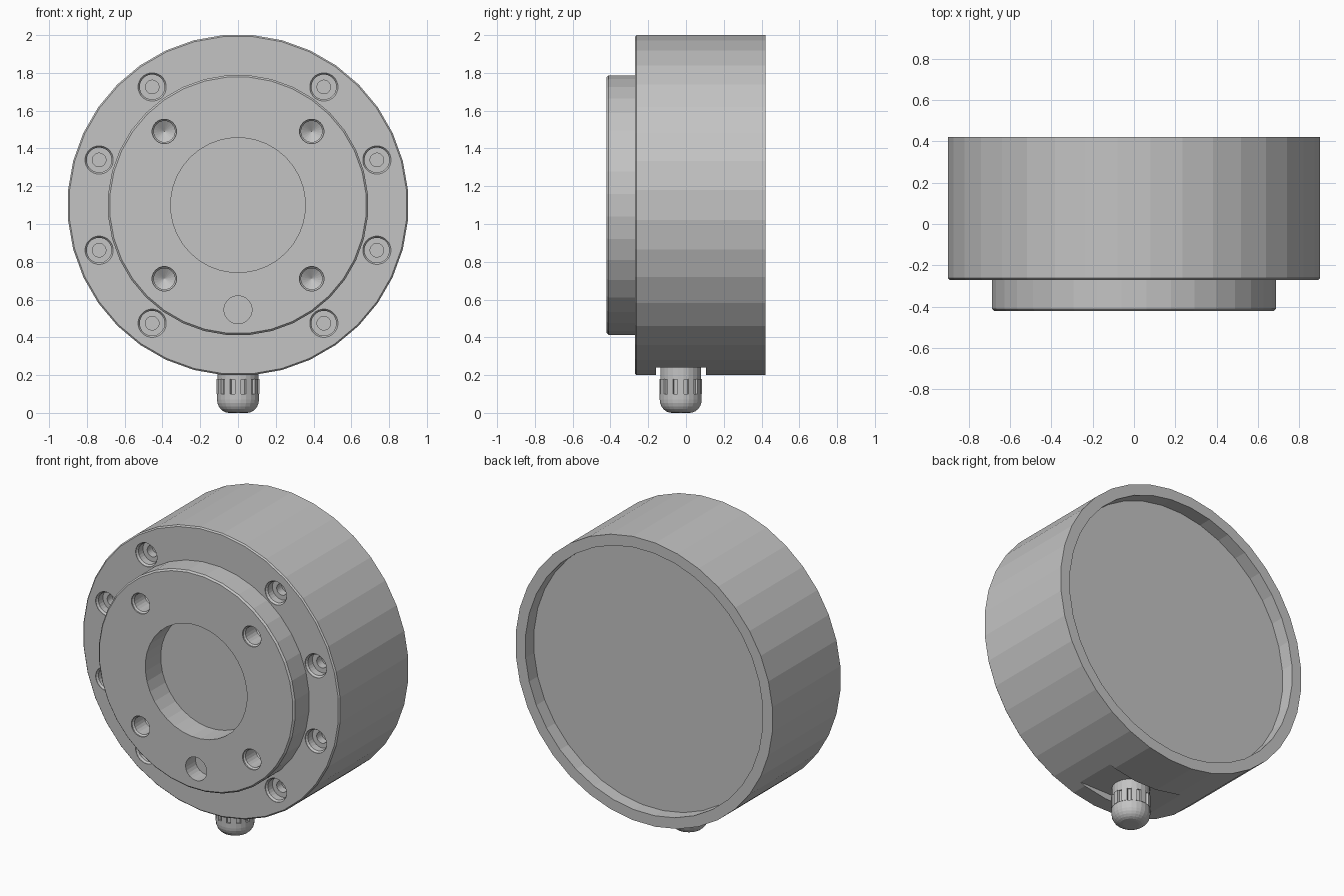
import bpy, bmesh, math
from mathutils import Matrix

if "Cube" in bpy.data.objects:
    bpy.data.objects.remove(bpy.data.objects["Cube"])

CZ = 1.1  # height of the housing axis


def lathe(bm, profile, n, axis, pos):
    """Revolve (radius, offset) pairs around y or z, capping both ends."""
    rings = []
    for r, h in profile:
        ring = []
        for i in range(n):
            a = (i + 0.5) * 2 * math.pi / n
            c, s = r * math.cos(a), r * math.sin(a)
            co = (c, h, s) if axis == 'y' else (c, s, h)
            ring.append(bm.verts.new([p + q for p, q in zip(co, pos)]))
        rings.append(ring)
    for lo, hi in zip(rings, rings[1:]):
        for i in range(n):
            j = (i + 1) % n
            bm.faces.new((lo[i], lo[j], hi[j], hi[i]))
    bm.faces.new(rings[0])
    bm.faces.new(rings[-1])


def finish(bm, name, mat):
    bmesh.ops.recalc_face_normals(bm, faces=bm.faces[:])
    me = bpy.data.meshes.new(name)
    bm.to_mesh(me)
    bm.free()
    me.materials.append(mat)
    ob = bpy.data.objects.new(name, me)
    bpy.context.collection.objects.link(ob)
    return ob


grey = bpy.data.materials.new("metal grey")
grey.diffuse_color = (0.55, 0.55, 0.55, 1)
grey.use_nodes = True
grey.node_tree.nodes["Principled BSDF"].inputs["Base Color"].default_value = grey.diffuse_color

# Housing: back recess, outer wall, raised front boss, centre recess
bm = bmesh.new()
R = 0.9 / math.cos(math.pi / 36)
lathe(bm, [(0.835, 0.335), (0.835, 0.42), (R, 0.42), (R, -0.262), (R - 0.008, -0.27),
           (0.69, -0.27), (0.69, -0.41), (0.68, -0.42), (0.357, -0.42), (0.357, -0.265)],
      36, 'y', (0, 0, CZ))
housing = finish(bm, "housing", grey)

# Cutters for every hole and the cable entry slot
bm = bmesh.new()
for k in range(10):  # stepped bolt holes in the flange
    if k in (2, 7):
        continue
    a = math.radians(18 + 36 * k)
    lathe(bm, [(0.075, -0.3), (0.075, -0.267), (0.066, -0.255), (0.066, -0.21),
               (0.036, -0.21), (0.036, -0.16)],
          24, 'y', (0.773 * math.cos(a), 0, CZ + 0.773 * math.sin(a)))
for sx in (-1, 1):  # drilled holes with pointed ends in the boss
    for sz in (-1, 1):
        lathe(bm, [(0.065, -0.45), (0.065, -0.412), (0.056, -0.403), (0.056, -0.3), (0.001, -0.265)],
              20, 'y', (sx * 0.39, 0, CZ + sz * 0.39))
lathe(bm, [(0.074, -0.45), (0.074, -0.32)], 24, 'y', (0, 0, 0.546))
bmesh.ops.create_cube(bm, size=1, matrix=Matrix.Translation((0, -0.0275, 0.07))
                      @ Matrix.Diagonal((2, 0.265, 0.34, 1)))
cutter = finish(bm, "hole_cutter", grey)
cutter.hide_render = True

mod = housing.modifiers.new("holes", 'BOOLEAN')
mod.operation = 'DIFFERENCE'
mod.solver = 'EXACT'
mod.object = cutter
bpy.context.view_layer.objects.active = housing
bpy.ops.object.modifier_apply(modifier=mod.name)
bpy.data.objects.remove(cutter, do_unlink=True)

# Cable gland: neck and rounded nose
bm = bmesh.new()
gland_pos = (0, -0.028, 0)
nose = [(0.112 - 0.065 * (1 - math.sin(t)), 0.07 * (1 - math.cos(t)))
        for t in (k * math.pi / 12 for k in range(7))]
lathe(bm, nose + [(0.112, 0.1), (0.101, 0.1), (0.101, 0.178), (0.109, 0.178), (0.109, 0.25)],
      24, 'z', gland_pos)
finish(bm, "cable_gland", grey)

# Grip ribs around the gland
bm = bmesh.new()
for k in range(12):
    m = (Matrix.Translation((0, -0.028, 0.139)) @ Matrix.Rotation(k * math.pi / 6, 4, 'Z')
         @ Matrix.Translation((0.1, 0, 0)) @ Matrix.Diagonal((0.026, 0.034, 0.08, 1)))
    bmesh.ops.create_cube(bm, size=1, matrix=m)
finish(bm, "gland_grip_ribs", grey)
